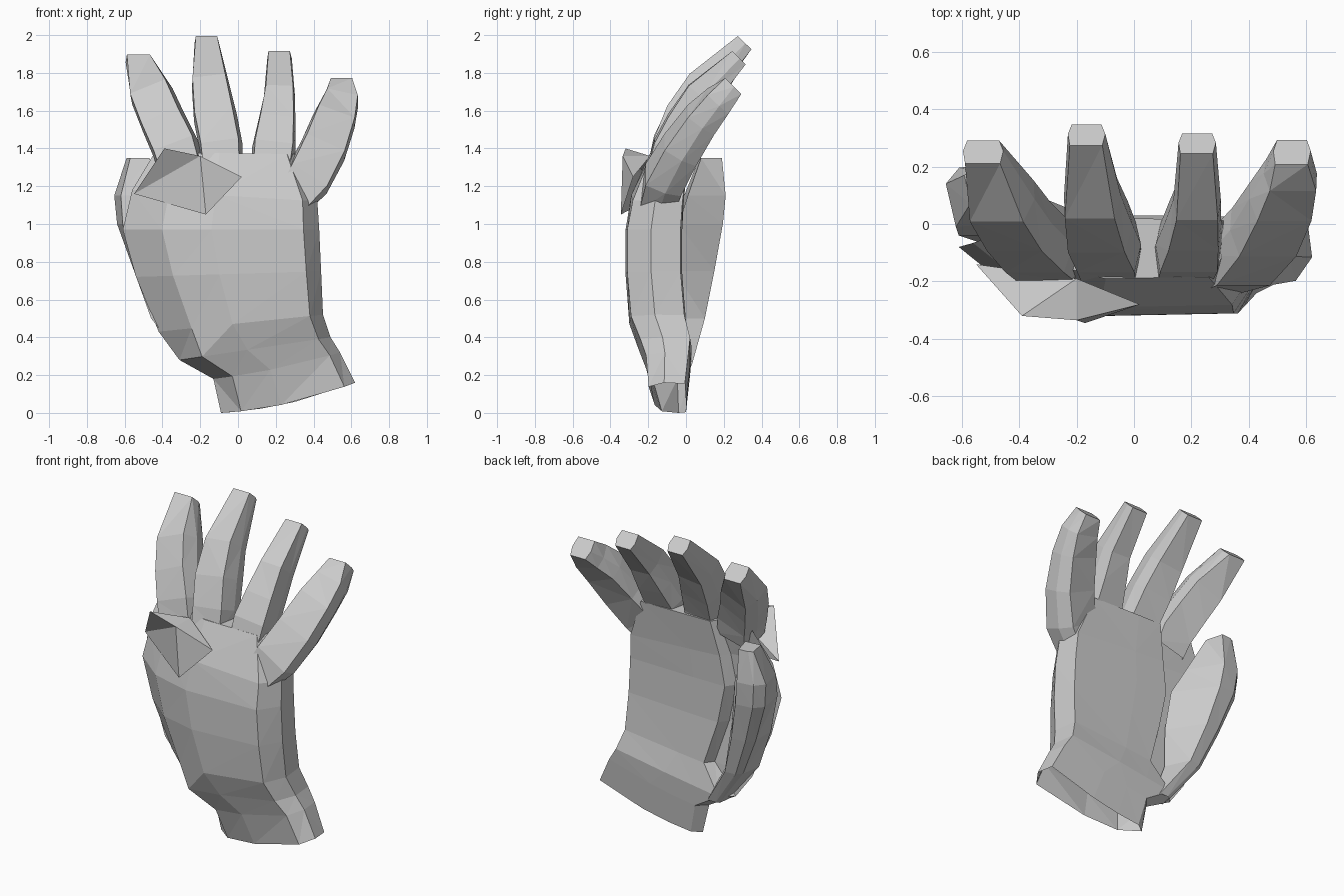
import bpy
import bmesh
from mathutils import Vector

cube = bpy.data.objects.get("Cube")
if cube:
    bpy.data.objects.remove(cube, do_unlink=True)

# One plain grey for the whole hand
grey = bpy.data.materials.new("plain grey")
grey.use_nodes = True
GREY = (0.6, 0.6, 0.6, 1)
grey.diffuse_color = GREY
grey.node_tree.nodes["Principled BSDF"].inputs["Base Color"].default_value = GREY


def make_object(name, bm):
    bmesh.ops.recalc_face_normals(bm, faces=bm.faces)
    mesh = bpy.data.meshes.new(name)
    bm.to_mesh(mesh)
    bm.free()
    mesh.materials.append(grey)
    obj = bpy.data.objects.new(name, mesh)
    bpy.context.collection.objects.link(obj)
    return obj


def loft(name, rings):
    """Skin a list of equal-length rings; the root stays open, the end is capped."""
    bm = bmesh.new()
    loops = [[bm.verts.new(p) for p in ring] for ring in rings]
    for low, high in zip(loops, loops[1:]):
        for i in range(len(low)):
            j = (i + 1) % len(low)
            bm.faces.new((low[i], low[j], high[j], high[i]))
    bm.faces.new(loops[-1])
    bmesh.ops.triangulate(bm, faces=bm.faces[:])
    return make_object(name, bm)


# Palm and wrist: sections as (across, front to back) fractions
WRIST = [(0, .7), (.15, .1), (.45, 0), (.92, .03), (1, .45),
         (.98, .97), (.55, 1), (.3, 1), (.08, 1)]
PALM = [(0, .8), (.2, .24), (.45, 0), (.92, .03), (1, .45),
        (.98, .97), (.55, 1), (.34, 1), (.3, .8)]


def palm_ring(section, xl, zl, xr, zr, front, back, skew=0, sag=0):
    """Skew pushes the right end forward, sag lowers the middle."""
    return [Vector((xl + (xr - xl) * t, front + (back - front) * s - skew * t * (1 - s),
                    zl + (zr - zl) * t - sag * t * (1 - t))) for t, s in section]


loft("palm", [palm_ring(*r) for r in (
    (WRIST, -.09, 0, .62, .16, -.13, 0, .08, .12),
    (WRIST, -.13, .18, .54, .32, -.20, .02, .02, .06),
    (WRIST, -.31, .28, .49, .40, -.25, .03),
    (PALM, -.42, .43, .45, .52, -.30, 0),
    (PALM, -.54, .72, .44, .75, -.32, -.02),
    (PALM, -.61, .97, .43, .97, -.32, -.02),
    (PALM, -.56, 1.18, .42, 1.12, -.29, -.01),
    (PALM, -.44, 1.38, .32, 1.37, -.19, .02),
)])

# Fingers: six-sided section swept along bent paths
SECTION = [(-.45, -.5), (.42, -.5), (.5, .05), (.4, .5), (-.4, .5), (-.5, .05)]


def finger(name, stations):
    """Each station is centre x, y, z, width and thickness."""
    points = [Vector(s[:3]) for s in stations]
    last = len(points) - 1
    rings = []
    for i, (p, s) in enumerate(zip(points, stations)):
        along = points[min(i + 1, last)] - points[max(i - 1, 0)]
        if i == last:
            along.x = 0  # level fingertip
        along.normalize()
        side = along.cross(Vector((0, -1, 0))).normalized()
        back = along.cross(side)
        rings.append([p + side * u * s[3] + back * v * s[4] for u, v in SECTION])
    loft(name, rings)


finger("index_finger", [
    (-.30, -.11, 1.29, .24, .18), (-.33, -.08, 1.40, .25, .19),
    (-.395, -.01, 1.54, .24, .19), (-.455, .08, 1.68, .23, .18),
    (-.525, .25, 1.86, .14, .11)])
finger("middle_finger", [
    (-.085, -.11, 1.30, .22, .18), (-.09, -.08, 1.41, .23, .19),
    (-.12, -.01, 1.565, .23, .20), (-.145, .09, 1.73, .20, .18),
    (-.165, .31, 1.96, .13, .10)])
finger("ring_finger", [
    (.18, -.11, 1.30, .22, .18), (.19, -.08, 1.40, .23, .19),
    (.205, -.01, 1.53, .20, .19), (.22, .08, 1.68, .165, .17),
    (.22, .28, 1.88, .13, .10)])
finger("little_finger", [
    (.27, -.16, 1.10, .19, .18), (.365, -.12, 1.23, .25, .20),
    (.45, -.03, 1.39, .25, .19), (.51, .08, 1.55, .23, .17),
    (.545, .17, 1.65, .19, .15), (.55, .25, 1.73, .13, .12)])


# Thumb: wedge whose broad inner face looks across the back of the palm
def thumb_ring(z, inner, crest, outer, front):
    shoulder = (crest[0] * .3 + outer[0] * .7, crest[1] * .8 + outer[1] * .2)
    return [Vector((x, y, z)) for x, y in (inner, crest, shoulder, outer, front)]


loft("thumb", [thumb_ring(*r) for r in (
    (.25, (-.16, -.02), (-.17, .03), (-.25, .02), (-.26, -.06)),
    (.50, (-.27, -.05), (-.34, .10), (-.44, .06), (-.46, -.07)),
    (.75, (-.28, -.06), (-.42, .15), (-.55, .09), (-.55, -.06)),
    (1.0, (-.31, -.04), (-.48, .195), (-.64, .13), (-.61, -.04)),
    (1.15, (-.38, .01), (-.50, .21), (-.655, .14), (-.62, -.01)),
    (1.35, (-.47, .08), (-.50, .19), (-.59, .17), (-.57, .07)),
)])

# Folded flap standing out of the front, below the index finger
bm = bmesh.new()
outer, peak, ridge, inner, lower, root = [bm.verts.new(p) for p in (
    (-.55, -.14, 1.16), (-.39, -.32, 1.40), (-.20, -.335, 1.36),
    (.02, -.28, 1.25), (-.17, -.345, 1.05), (-.2, -.19, 1.36))]
for face in ((outer, peak, ridge), (ridge, inner, lower), (outer, ridge, lower),
             (peak, root, ridge), (ridge, root, inner), (outer, root, peak)):
    bm.faces.new(face)
make_object("palm_flap", bm)
